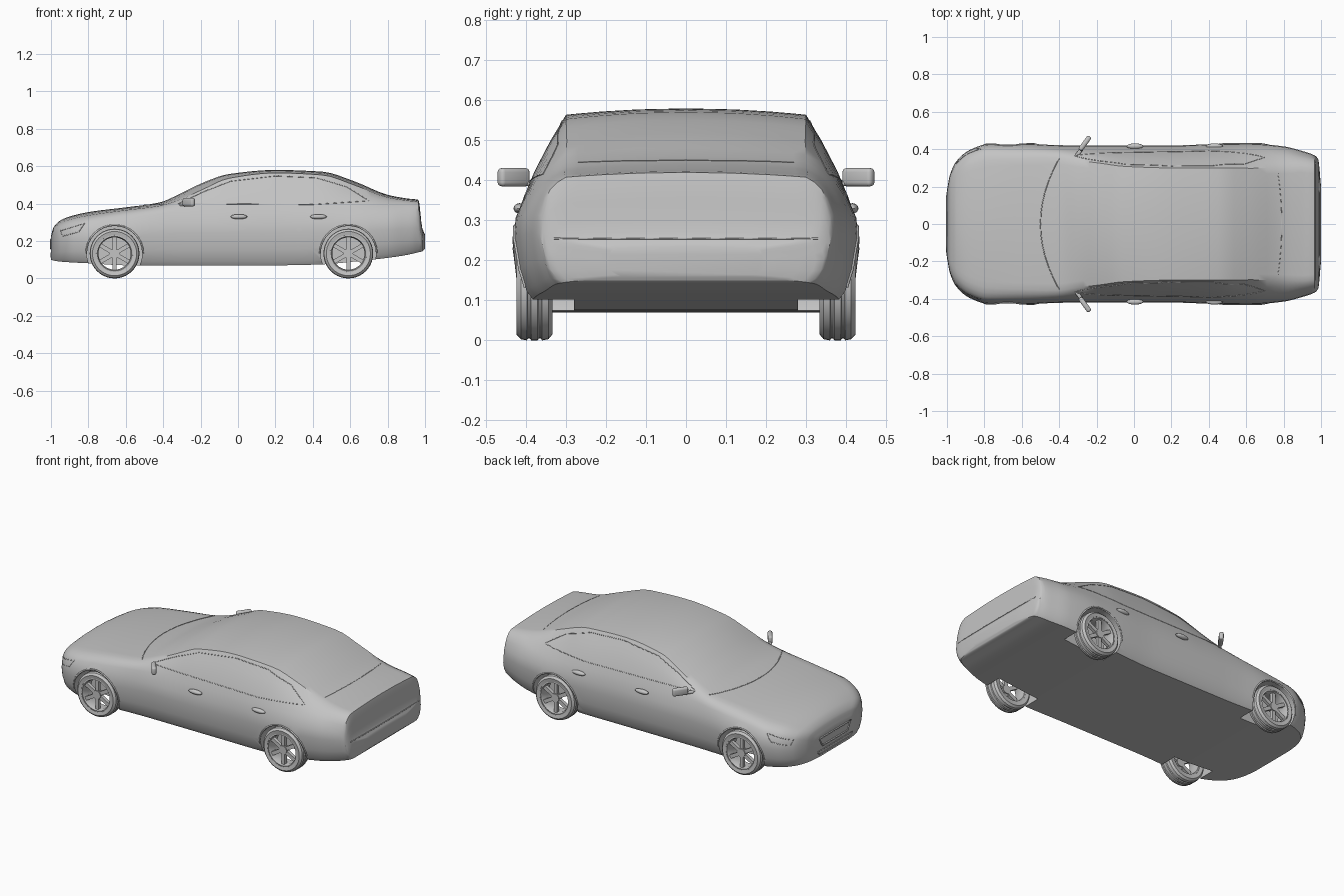
import bpy
import bmesh
from math import sin, cos, pi, radians
from mathutils import Vector, Matrix
from mathutils.bvhtree import BVHTree

if "Cube" in bpy.data.objects:
    bpy.data.objects.remove(bpy.data.objects["Cube"])

GREY = (0.55, 0.55, 0.55, 1)
grey = bpy.data.materials.new("plain_grey")
grey.use_nodes = True
grey.diffuse_color = GREY
for node in grey.node_tree.nodes:
    if node.type == "BSDF_PRINCIPLED":
        node.inputs["Base Color"].default_value = GREY


def finish(name, bm):
    """Turn a bmesh into a named grey object."""
    bmesh.ops.recalc_face_normals(bm, faces=bm.faces[:])
    mesh = bpy.data.meshes.new(name)
    bm.to_mesh(mesh)
    bm.free()
    mesh.materials.append(grey)
    obj = bpy.data.objects.new(name, mesh)
    bpy.context.scene.collection.objects.link(obj)
    return obj


def activate(obj):
    bpy.ops.object.select_all(action="DESELECT")
    obj.select_set(True)
    bpy.context.view_layer.objects.active = obj


def smooth(obj, angle=35):
    activate(obj)
    bpy.ops.object.shade_smooth_by_angle(angle=radians(angle))
    return obj


def loft(bm, rings, closed):
    """Skin closed rings of points, joined end to end or capped."""
    loops = [[bm.verts.new(p) for p in ring] for ring in rings]
    count = len(loops[0])
    pairs = list(zip(loops, loops[1:]))
    if closed:
        pairs.append((loops[-1], loops[0]))
    else:
        bm.faces.new(loops[0])
        bm.faces.new(loops[-1])
    for a, b in pairs:
        for i in range(count):
            j = (i + 1) % count
            bm.faces.new((a[i], a[j], b[j], b[i]))


def lathe(bm, profile, center_x, center_z, side, steps=40):
    """Spin a closed (radius, y) profile around a wheel axle."""
    rings = []
    for k in range(steps):
        a = 2 * pi * k / steps
        rings.append([(center_x + r * cos(a), side * y, center_z + r * sin(a)) for r, y in profile])
    loft(bm, rings, True)


# Body stations: x, bottom, half width, shoulder width, shoulder z, edge width, edge z, top
STATIONS = [
    (-1, .1, .18, .17, .2, .15, .22, .228),
    (-.985, .095, .26, .25, .235, .2, .265, .275),
    (-.95, .09, .335, .32, .26, .26, .292, .31),
    (-.88, .085, .395, .375, .285, .31, .32, .337),
    (-.78, .08, .427, .405, .305, .34, .34, .358),
    (-.6, .07, .43, .405, .325, .35, .365, .38),
    (-.42, .07, .422, .4, .345, .355, .388, .406),
    (-.3, .07, .42, .395, .355, .34, .425, .458),
    (-.18, .07, .42, .395, .355, .325, .48, .515),
    (-.05, .07, .42, .398, .355, .308, .535, .558),
    (.2, .07, .42, .4, .358, .3, .564, .58),
    (.45, .075, .428, .405, .36, .3, .553, .571),
    (.62, .09, .43, .402, .36, .298, .5, .52),
    (.8, .11, .415, .385, .362, .3, .433, .447),
    (.9, .125, .39, .365, .36, .305, .417, .428),
    (.965, .14, .367, .35, .355, .3, .408, .42),
    (.985, .145, .345, .335, .245, .3, .262, .27),
    (1, .16, .2, .19, .215, .17, .23, .235),
]


def slope(i, c):
    """Overshoot-free slope of column c at station i."""
    if i in (0, len(STATIONS) - 1):
        i = max(1, i)
        a, b = STATIONS[i - 1], STATIONS[i]
        return (b[c] - a[c]) / (b[0] - a[0])
    a, b, d = STATIONS[i - 1:i + 2]
    m, n = (b[c] - a[c]) / (b[0] - a[0]), (d[c] - b[c]) / (d[0] - b[0])
    return 2 * m * n / (m + n) if m * n > 0 else 0


def blend(i, t, c):
    a, b = STATIONS[i], STATIONS[i + 1]
    h, u = b[0] - a[0], 1 - t
    return (a[c] * u * u * (1 + 2 * t) + b[c] * t * t * (1 + 2 * u)
            + h * t * u * (slope(i, c) * u - slope(i + 1, c) * t))


def section(i, t):
    """One full cross-section ring of the body."""
    x = STATIONS[i][0] * (1 - t) + STATIONS[i + 1][0] * t
    bottom, w, sw, sz, ew, ez, top = [blend(i, t, c) for c in range(1, 8)]
    half = [(w - inset, bottom + (sz - bottom) * f)
            for f, inset in ((0, .04), (.08, .024), (.3, .008), (.6, 0), (.8, .004))]
    half.append((sw, sz))
    half += [(sw + (ew - sw) * f + .005, sz + (ez - sz) * f + .005) for f in (.3, .65)]
    half.append((ew, ez))
    half += [(ew * f, ez + (top - ez) * (1 - f * f)) for f in (.9, .7, .4)]
    ring = half + [(0, top)] + [(-y, z) for y, z in reversed(half)]
    return [(x, y, z) for y, z in ring]


# Body shell
rings = [section(i, k / 4) for i in range(len(STATIONS) - 1) for k in range(4)]
rings.append(section(len(STATIONS) - 2, 1))
bm = bmesh.new()
loft(bm, rings, False)
bmesh.ops.recalc_face_normals(bm, faces=bm.faces[:])
skin = BVHTree.FromBMesh(bm)
body = finish("body", bm)

# Wheel arches cut out of the body
AXLES = {"front": -.66, "rear": .59}
WHEEL_Z = .133
for x in AXLES.values():
    for side in (1, -1):
        bm = bmesh.new()
        bmesh.ops.create_cone(bm, cap_ends=True, segments=40, radius1=.148, radius2=.148, depth=.3,
                              matrix=Matrix.Translation((x, side * .43, WHEEL_Z)) @ Matrix.Rotation(pi / 2, 4, "X"))
        cutter = finish("arch_cutter", bm)
        cutter.hide_render = True
        activate(body)
        cut = body.modifiers.new("arch", "BOOLEAN")
        cut.operation, cut.solver, cut.object = "DIFFERENCE", "EXACT", cutter
        bpy.ops.object.modifier_apply(modifier=cut.name)
        bpy.data.objects.remove(cutter)
smooth(body, 32)

# Wheels: tyre with tread grooves, hollow rim, six spokes and hub
TYRE = [(.096, .338), (.118, .334), (.13, .344), (.133, .36), (.128, .363), (.128, .368), (.133, .371),
        (.133, .387), (.128, .39), (.128, .395), (.133, .398), (.13, .413), (.118, .424), (.098, .42)]
RIM = [(.099, .418), (.099, .34), (.088, .34), (.086, .37), (.086, .405), (.092, .42)]
for place, x in AXLES.items():
    for label, side in (("back_side", 1), ("front_side", -1)):
        bm = bmesh.new()
        lathe(bm, TYRE, x, WHEEL_Z, side)
        smooth(finish(f"{place}_{label}_tyre", bm))
        bm = bmesh.new()
        lathe(bm, RIM, x, WHEEL_Z, side)
        hub = Matrix.Translation((x, side * .4, WHEEL_Z))
        for k in range(6):
            spoke = hub @ Matrix.Rotation(k * pi / 3 + pi / 6, 4, "Y") @ Matrix.Translation((.053, 0, 0))
            bmesh.ops.create_cube(bm, size=1, matrix=spoke @ Matrix.Diagonal((.074, .02, .022, 1)))
        bmesh.ops.create_cone(bm, cap_ends=True, segments=20, radius1=.026, radius2=.026, depth=.03,
                              matrix=hub @ Matrix.Rotation(pi / 2, 4, "X"))
        smooth(finish(f"{place}_{label}_rim", bm))


def box(name, center, size, turn):
    """Rounded box turned about z."""
    bm = bmesh.new()
    bmesh.ops.create_cube(bm, size=1, matrix=Matrix.Diagonal((*size, 1)))
    bmesh.ops.bevel(bm, geom=bm.edges[:], offset=min(size) * .4, segments=3, affect="EDGES", profile=.5)
    bm.transform(Matrix.Translation(center) @ Matrix.Rotation(turn, 4, "Z"))
    return smooth(finish(name, bm))


# Side mirrors and door handles
for label, side in (("back_side", 1), ("front_side", -1)):
    box(f"{label}_mirror", (-.263, side * .431, .408), (.09, .026, .046), side * radians(54))
    box(f"{label}_mirror_stem", (-.294, side * .383, .393), (.05, .02, .014), side * radians(54))
    for door, x in (("first", .005), ("second", .43)):
        bm = bmesh.new()
        bmesh.ops.create_uvsphere(bm, u_segments=20, v_segments=10, radius=1,
                                  matrix=Matrix.Translation((x, side * .416, .33)) @ Matrix.Diagonal((.045, .015, .013, 1)))
        smooth(finish(f"{label}_{door}_door_handle", bm))


def trim(name, points, direction, radius=.0025, closed=False):
    """Thin bead laid onto the body by projecting a path along a direction."""
    d = Vector(direction)
    path = [Vector(p) for p in points]
    if closed:
        path.append(path[0])
    dense = [a.lerp(b, k / 8) for a, b in zip(path, path[1:]) for k in range(8)] + [path[-1]]
    hits = [skin.ray_cast(p - d * 3, d)[0] for p in dense]
    hits = [h for h in hits if h]
    curve = bpy.data.curves.new(name, "CURVE")
    curve.dimensions, curve.bevel_depth, curve.bevel_resolution = "3D", radius, 1
    spline = curve.splines.new("POLY")
    spline.points.add(len(hits) - 1)
    for point, h in zip(spline.points, hits):
        point.co = (*h, 1)
    curve.materials.append(grey)
    obj = bpy.data.objects.new(name, curve)
    bpy.context.scene.collection.objects.link(obj)
    activate(obj)
    bpy.ops.object.convert(target="MESH")


# Glass borders, grille, bumper seams and arch lips
DOWN, BACKWARD, FORWARD = (0, 0, -1), (1, 0, 0), (-1, 0, 0)
steps = [k / 6 for k in range(-6, 7)]
trim("windscreen_base", [(-.5 + .1 * f * f, .35 * f, 0) for f in steps], DOWN)
trim("rear_glass_base", [(.79 - .02 * f * f, .27 * f, 0) for f in steps], DOWN, .0015)
trim("grille_frame", [(0, .15, .21), (0, -.15, .21), (0, -.12, .16), (0, .12, .16)], BACKWARD, .005, True)
trim("lower_intake", [(0, .17, .135), (0, -.17, .135), (0, -.15, .115), (0, .15, .115)], BACKWARD, .003, True)
trim("rear_bumper_seam", [(0, -.33, .255), (0, .33, .255)], FORWARD)
for label, side in (("back_side", 1), ("front_side", -1)):
    inward = (0, -side, 0)
    trim(f"{label}_window_border", [(-.32, 0, .4), (-.18, 0, .465), (-.04, 0, .52), (.2, 0, .548),
                                    (.42, 0, .538), (.58, 0, .49), (.7, 0, .415), (.4, 0, .395)], inward, .002, True)
    trim(f"{label}_headlamp", [(-.95, 0, .255), (-.82, 0, .295), (-.85, 0, .25), (-.94, 0, .225)], inward, .002, True)
    for place, x in AXLES.items():
        arc = [k * pi / 16 for k in range(17)]
        trim(f"{place}_{label}_arch_lip", [(x + .152 * cos(a), 0, WHEEL_Z + .152 * sin(a)) for a in arc],
             inward, .005)
